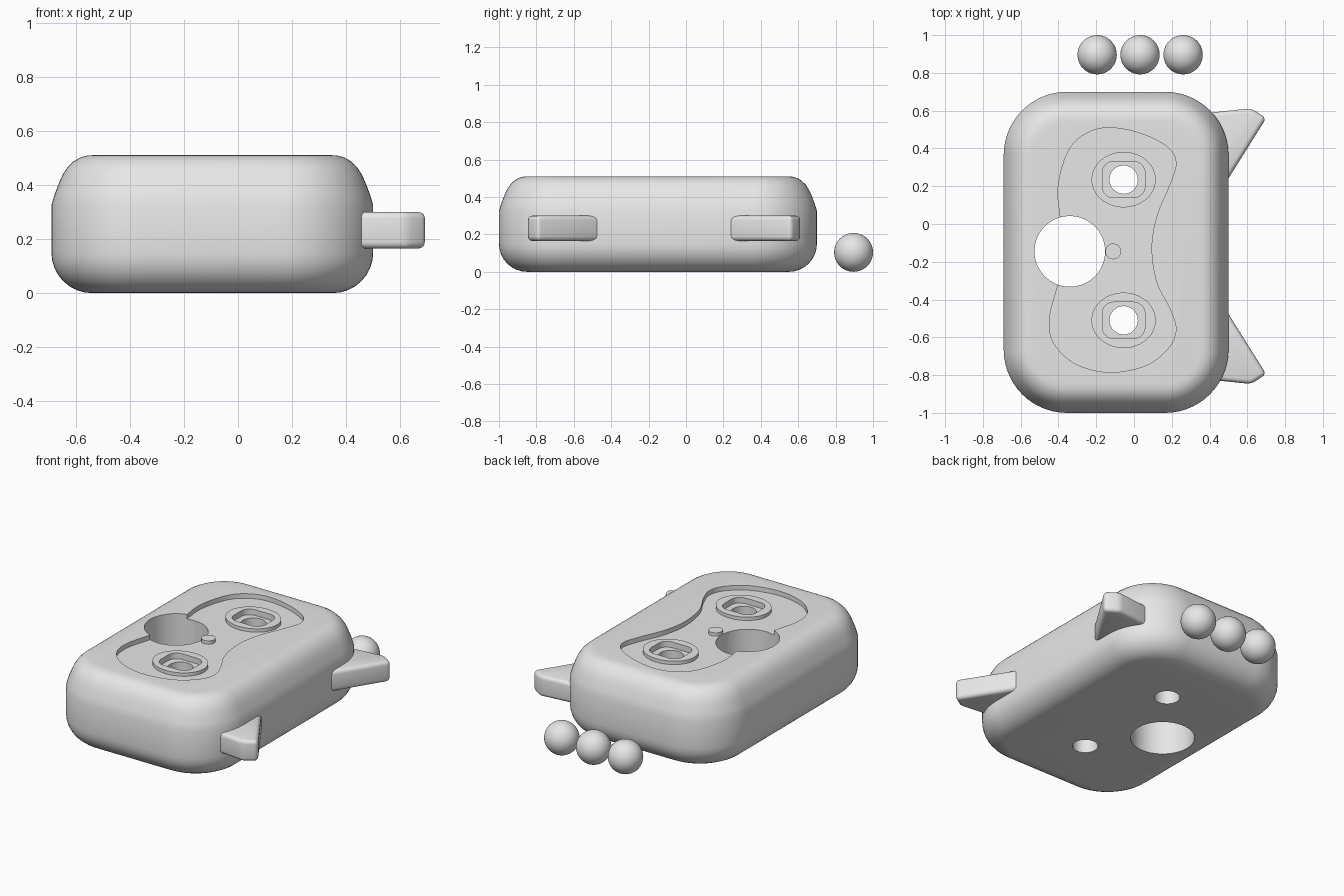
import bpy, bmesh, math
from mathutils import Vector

if "Cube" in bpy.data.objects:
    bpy.data.objects.remove(bpy.data.objects["Cube"])

grey = bpy.data.materials.new("plain grey")
grey.diffuse_color = (0.8, 0.8, 0.8, 1)
grey.use_nodes = True
grey.node_tree.nodes["Principled BSDF"].inputs["Base Color"].default_value = grey.diffuse_color


def smooth(ob, angle=30):
    bpy.ops.object.select_all(action='DESELECT')
    ob.select_set(True)
    bpy.context.view_layer.objects.active = ob
    bpy.ops.object.shade_smooth_by_angle(angle=math.radians(angle))


def loft(name, rings):
    """Closed solid skinned through equal-length rings of points."""
    bm = bmesh.new()
    loops = [[bm.verts.new(p) for p in r] for r in rings]
    n = len(loops[0])
    for a, b in zip(loops, loops[1:]):
        for i in range(n):
            j = (i + 1) % n
            bm.faces.new((a[i], a[j], b[j], b[i]))
    bm.faces.new(loops[0][::-1])
    bm.faces.new(loops[-1])
    bmesh.ops.recalc_face_normals(bm, faces=bm.faces)
    me = bpy.data.meshes.new(name)
    bm.to_mesh(me)
    bm.free()
    me.materials.append(grey)
    ob = bpy.data.objects.new(name, me)
    bpy.context.collection.objects.link(ob)
    return ob


def prism(name, outline, z0, z1):
    return loft(name, [[(x, y, z) for x, y in outline] for z in (z0, z1)])


def rounded_rect(cx, cy, hx, hy, r, seg):
    pts = []
    for q, (sx, sy) in enumerate(((1, 1), (-1, 1), (-1, -1), (1, -1))):
        for i in range(seg + 1):
            a = math.pi / 2 * (q + i / seg)
            pts.append((cx + sx * (hx - r) + r * math.cos(a),
                        cy + sy * (hy - r) + r * math.sin(a)))
    return pts


def ellipse(cx, cy, rx, ry, n=64):
    return [(cx + rx * math.cos(2 * math.pi * i / n),
             cy + ry * math.sin(2 * math.pi * i / n)) for i in range(n)]


def closed_spline(pts, steps=8):
    """Smooth closed curve through the points."""
    p = [Vector(v) for v in pts]
    n, out = len(p), []
    for i in range(n):
        a, b, c, d = p[i - 1], p[i], p[(i + 1) % n], p[(i + 2) % n]
        for k in range(steps):
            t = k / steps
            v = 0.5 * (2 * b + (c - a) * t + (2 * a - 5 * b + 4 * c - d) * t * t
                       + (3 * b - a - 3 * c + d) * t ** 3)
            out.append((v.x, v.y))
    return out


def cut(ob, cutter):
    m = ob.modifiers.new("cut", 'BOOLEAN')
    m.operation, m.solver, m.object = 'DIFFERENCE', 'EXACT', cutter
    bpy.context.view_layer.objects.active = ob
    bpy.ops.object.modifier_apply(modifier=m.name)


# body: rounded slab, (inset, height) profile with a soft bottom and sloped shoulder
profile = []
for i in range(9):
    a = math.pi / 2 * i / 8
    profile.append((0.15 * (1 - math.sin(a)), 0.15 * (1 - math.cos(a))))
profile += [(0, 0.325), (0.012, 0.365), (0.03, 0.412), (0.043, 0.44), (0.06, 0.466),
            (0.083, 0.488), (0.108, 0.502), (0.13, 0.508), (0.155, 0.51)]
body = loft("body", [[(x, y, z) for x, y in rounded_rect(
    -0.095, -0.15, 0.595 - d, 0.85 - d, 0.335 - d, 14)] for d, z in profile])

# bean-shaped recess in the top
bean = closed_spline([
    (-0.39, 0.04), (-0.40, 0.21), (-0.34, 0.40), (-0.23, 0.49), (-0.10, 0.508),
    (0.06, 0.47), (0.185, 0.40), (0.222, 0.32), (0.19, 0.21), (0.12, 0.04),
    (0.093, -0.13), (0.12, -0.31), (0.19, -0.45), (0.222, -0.56), (0.18, -0.66),
    (0.06, -0.75), (-0.13, -0.785), (-0.31, -0.74), (-0.425, -0.63),
    (-0.447, -0.50), (-0.405, -0.33), (-0.36, -0.15)])
cutters = [prism("recess_cutter", bean, 0.48, 0.7)]
cut(body, cutters[0])

# raised oval collars with a pocket and a through hole in each
for i, y in enumerate((0.235, -0.51)):
    collar = prism(f"collar_{i + 1}", ellipse(-0.055, y, 0.17, 0.147), 0.475, 0.502)
    pocket = prism("pocket_cutter", rounded_rect(-0.055, y, 0.113, 0.096, 0.06, 8), 0.465, 0.72)
    hole = prism("hole_cutter", ellipse(-0.055, y, 0.075, 0.075, 48), -0.2, 0.75)
    cut(collar, pocket)
    cut(body, pocket)
    cut(body, hole)
    smooth(collar)
    cutters += [pocket, hole]

# large through hole
big = prism("large_hole_cutter", ellipse(-0.34, -0.145, 0.187, 0.187, 72), -0.2, 0.75)
cut(body, big)
cutters.append(big)
smooth(body)
for c in cutters:
    bpy.data.objects.remove(c)

# small knob beside the large hole
smooth(prism("knob", ellipse(-0.11, -0.145, 0.042, 0.042, 32), 0.475, 0.502))

# pointed fins on the right side, mirrored front to back
for i, (s, off) in enumerate(((1, 0), (-1, -0.235))):
    fin = prism(f"fin_{i + 1}", [(0.36, s * y + off) if x is None else (x, s * y + off)
                for x, y in ((None, 0.585), (0.62, 0.612), (0.70, 0.56), (0.49, 0.225),
                             (None, 0.225))], 0.165, 0.30)
    b = fin.modifiers.new("rounded edges", 'BEVEL')
    b.width, b.segments = 0.024, 4
    bpy.context.view_layer.objects.active = fin
    bpy.ops.object.modifier_apply(modifier=b.name)
    smooth(fin, 35)

# row of three balls behind the body
for i, x in enumerate((-0.195, 0.032, 0.26)):
    bpy.ops.mesh.primitive_uv_sphere_add(segments=40, ring_count=24, radius=0.104,
                                         location=(x, 0.896, 0.104))
    ball = bpy.context.object
    ball.name = f"ball_{i + 1}"
    ball.data.materials.append(grey)
    smooth(ball, 60)
